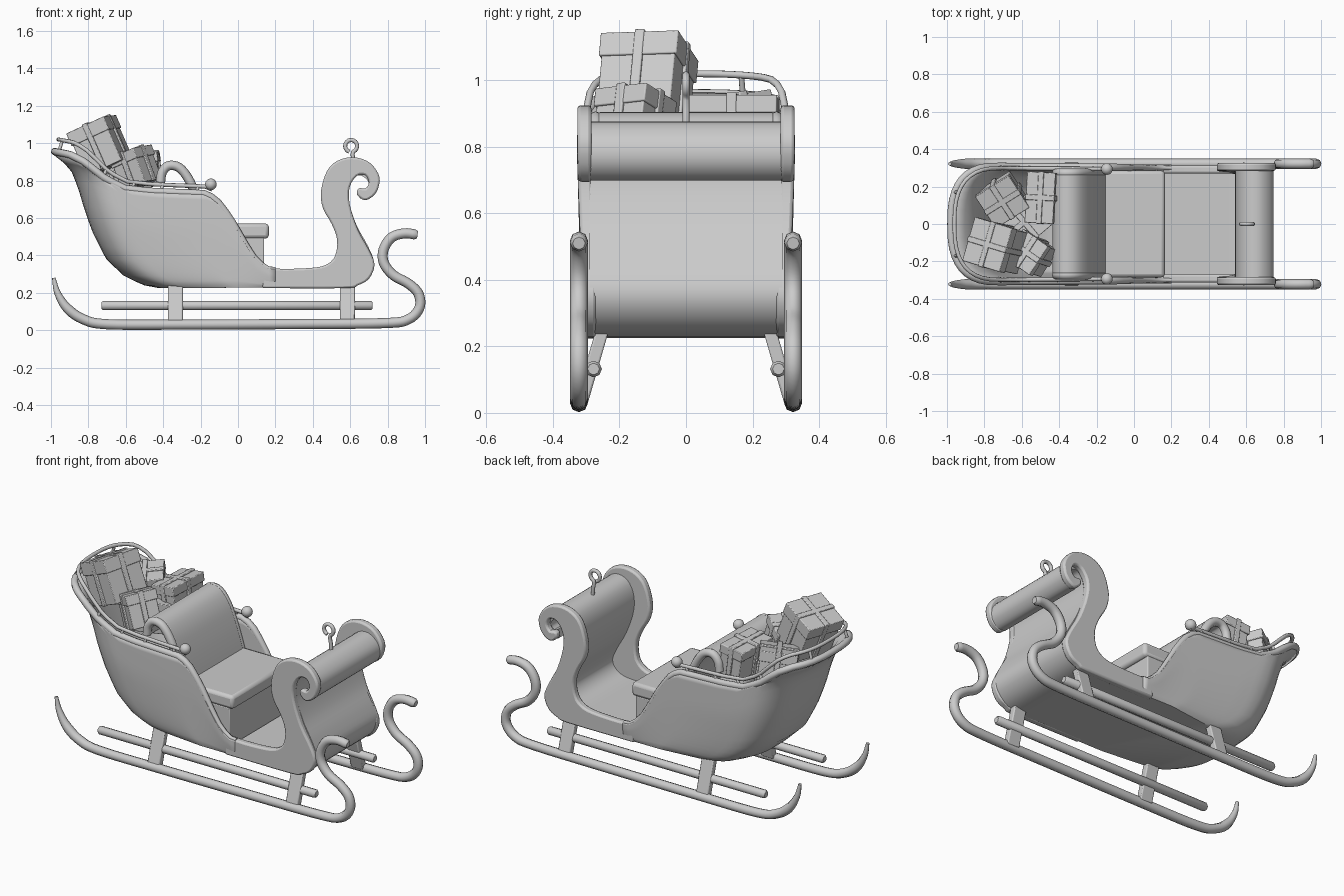
import bpy, bmesh, math
from mathutils import Vector, Matrix, Euler

if "Cube" in bpy.data.objects:
    bpy.data.objects.remove(bpy.data.objects["Cube"])

def spline(pts, n=5):
    """Smooth path through the points."""
    p = [Vector(q) for q in pts]
    p = [2*p[0]-p[1]] + p + [2*p[-1]-p[-2]]
    out = []
    for i in range(1, len(p)-2):
        a, b, c, d = p[i-1:i+3]
        for k in range(n):
            t = k/n
            out.append(0.5*(2*b + (c-a)*t + (2*a-5*b+4*c-d)*t*t + (3*b-a-3*c+d)*t**3))
    return out + [p[-2]]

def interp(table, x):
    if x <= table[0][0]:
        return table[0][1]
    for (a, va), (b, vb) in zip(table, table[1:]):
        if x <= b:
            return va + (vb-va)*(x-a)/(b-a)
    return table[-1][1]

def finish(name, bm, bevel=0, angle=35):
    bmesh.ops.recalc_face_normals(bm, faces=bm.faces)
    me = bpy.data.meshes.new(name)
    bm.to_mesh(me)
    bm.free()
    ob = bpy.data.objects.new(name, me)
    bpy.context.collection.objects.link(ob)
    if bevel:
        m = ob.modifiers.new("bevel", 'BEVEL')
        m.width, m.segments, m.limit_method, m.angle_limit = bevel, 2, 'ANGLE', math.radians(40)
    smooth(ob, angle)
    return ob

def select(ob):
    bpy.ops.object.select_all(action='DESELECT')
    ob.select_set(True)
    bpy.context.view_layer.objects.active = ob

def smooth(ob, angle=35):
    select(ob)
    bpy.ops.object.shade_smooth_by_angle(angle=math.radians(angle))

def tube(name, pts, r, radii=None, res=2):
    cu = bpy.data.curves.new(name, 'CURVE')
    cu.dimensions, cu.bevel_depth, cu.bevel_resolution, cu.use_fill_caps = '3D', r, res, True
    s = cu.splines.new('POLY')
    s.points.add(len(pts)-1)
    for i, q in enumerate(pts):
        s.points[i].co = (*q, 1)
        s.points[i].radius = radii[i] if radii else 1
    ob = bpy.data.objects.new(name, cu)
    bpy.context.collection.objects.link(ob)
    select(ob)
    bpy.ops.object.convert(target='MESH')
    ob = bpy.context.object
    smooth(ob, 50)
    return ob

def prism(name, outline, y0, y1, bevel=0.01, flare=0):
    bm = bmesh.new()
    sgn = 1 if y0+y1 >= 0 else -1
    rows = []
    for y in (y0, y1):
        rows.append([bm.verts.new((x, y + sgn*flare*min(1, max(0, (z-0.4)/0.35)), z)) for x, z in outline])
    a, b = rows
    n = len(a)
    bm.faces.new(a)
    bm.faces.new(b[::-1])
    for i in range(n):
        bm.faces.new((a[i], b[i], b[(i+1) % n], a[(i+1) % n]))
    return finish(name, bm, bevel)

def sheet(name, path, thick, half, bevel=0.01):
    p = spline(path, 4)
    left, right = [], []
    for i, q in enumerate(p):
        t = (p[min(i+1, len(p)-1)] - p[max(i-1, 0)]).normalized()
        nrm = Vector((-t.y, t.x))*thick/2
        left.append(q+nrm)
        right.append(q-nrm)
    return prism(name, left + right[::-1], -half, half, bevel)

def box(bm, size, loc=(0, 0, 0)):
    bmesh.ops.create_cube(bm, size=1, matrix=Matrix.Translation(loc) @ Matrix.Diagonal((*size, 1)))

# Hull: a U-shaped shell lofted from the floor up to the rim
Z0, X1, TOP = 0.242, 0.20, 0.955
back = [(.24, -.40), (.25, -.48), (.30, -.595), (.39, -.69), (.515, -.755), (.635, -.80),
        (.755, -.835), (.85, -.87), (.915, -.925), (.955, -.98)]
rim = [(-.98, .955), (-.9, .94), (-.82, .90), (-.71, .81), (-.605, .757), (-.47, .742), (-.175, .73),
       (-.12, .70), (-.045, .605), (.04, .46), (.10, .37), (.16, .33), (.28, .32)]
C = 0.22
half = []
for i in range(11):
    t = i/10*math.pi/2
    half.append((C*(1-max(0, math.cos(t))**0.75), math.sin(t)**0.75))
half += [(C+(1-C)*i/24, 1) for i in range(1, 25)]
plan = [(f, -g) for f, g in half[::-1]] + half[1:]

def hull_point(f, g, v):
    xr = -.98 + (X1+.98)*f
    z = Z0 + v*(interp(rim, xr)-Z0)
    b = interp(back, Z0 + v*(TOP-Z0))
    w = 0.25 + 0.04*min(1, f*1.6) + (0.05 - 0.04*min(1, f*1.6))*min(1, v*1.6)**0.6 + 0.01*v*(1-f)
    return Vector((b + (X1-b)*f, g*w, z))

bm = bmesh.new()
levels = [0, .02, .05, .09, .14, .21, .3, .4, .5, .6, .7, .78, .86, .93, 1]
grid = [[bm.verts.new(hull_point(f, g, v)) for f, g in plan] for v in levels]
for a, b in zip(grid, grid[1:]):
    for i in range(len(plan)-1):
        bm.faces.new((a[i], a[i+1], b[i+1], b[i]))
bm.faces.new(grid[0][::-1])
hull = finish("hull", bm, 0, 45)
m = hull.modifiers.new("thickness", 'SOLIDIFY')
m.thickness, m.offset = 0.035, 0
tube("hull_rim", [hull_point(f, g, 1) for f, g in plan], 0.02,
     [1 if f < .75 else 1-(f-.75)*1.8 for f, g in plan])

# Front side panels with scrolled necks
scroll = [(.13, .335), (.25, .328), (.41, .335), (.48, .355), (.52, .40), (.53, .485), (.50, .57), (.455, .65),
          (.443, .74), (.475, .85), (.53, .905), (.61, .925), (.69, .905), (.74, .855), (.758, .80), (.735, .73),
          (.68, .695), (.637, .725), (.645, .76), (.68, .757), (.70, .79), (.68, .83), (.635, .825), (.597, .765),
          (.597, .675), (.64, .54), (.70, .43), (.73, .35), (.70, .275), (.64, .24), (.57, .225), (.13, .225)]
outline = spline(scroll, 3)
for s, side in ((1, "left"), (-1, "right")):
    prism(side + "_scroll_panel", outline, s*.27, s*.313, 0.012, 0.014)

# Floor and curled dash between the panels
sheet("dash", [(.15, .25), (.40, .25), (.58, .252), (.665, .285), (.703, .355), (.673, .44), (.613, .55), (.57, .68),
               (.57, .77), (.605, .837), (.665, .85), (.715, .81), (.72, .76), (.69, .725), (.655, .73)], 0.048, 0.29, 0.004)

# Bench
bm = bmesh.new()
box(bm, (.50, .56, .25), (-.11, 0, .37))
finish("seat_base", bm, 0.005)
bm = bmesh.new()
box(bm, (.50, .57, .08), (-.085, 0, .53))
finish("seat_cushion", bm, 0.018)
back_path = [(-.16, .52), (-.19, .62), (-.225, .72), (-.265, .81), (-.315, .87), (-.37, .88), (-.405, .845), (-.415, .79)]
sheet("seat_back", back_path, 0.045, 0.27, 0.012)
for s in (1, -1):
    tube("seat_back_piping", [(q.x, s*.272, q.y) for q in spline(back_path, 4)], 0.025)

# Runners, lower bars and struts
run = spline([(-.985, .28), (-.965, .20), (-.915, .12), (-.83, .06), (-.70, .032), (-.3, .03), (.3, .033), (.78, .038),
              (.91, .058), (.97, .12), (.965, .195), (.91, .25), (.83, .295), (.78, .36), (.778, .43),
              (.82, .495), (.89, .518), (.96, .51)], 5)
radii = [min(1, .35 + i*.06) for i in range(len(run))]
radii[-1] = .7
for s, side in ((1, "left"), (-1, "right")):
    tube(side + "_runner", [(q.x, s*.322, q.y) for q in run], 0.027, radii)
    tube(side + "_bar", [(x, s*.278, .132) for x in (-.73, -.72, .71, .72)], 0.025, [.7, 1, 1, .7])
    for x in (-.335, .585):
        bm = bmesh.new()
        box(bm, (.08, .04, .21), (x, 0, .135))
        for v in bm.verts:
            v.co.y += s*(.315 - (v.co.z-.03)*.29)
        finish(side + "_strut", bm, 0.006)

# Luggage rail with posts and end balls
def rail_point(f, g):
    p = hull_point(f, g, 1)
    return Vector((p.x*.985+.005, p.y*.97, p.z + .038 + .027*min(1, max(0, 1.7-f*7))))
rail_plan = [q for q in plan if q[0] < 0.71]
rail = [rail_point(*q) for q in rail_plan]
tube("rail", rail, 0.011)
n = len(rail)
for i in (2, 7, 11, 15, n//2-3, n//2+3, n-16, n-12, n-8, n-3):
    tube("rail_post", [hull_point(*rail_plan[i], 1), rail[i]], 0.009)
for p in (rail[0], rail[-1]):
    bm = bmesh.new()
    bmesh.ops.create_uvsphere(bm, u_segments=20, v_segments=12, radius=.031, matrix=Matrix.Translation((-.145, p.y, .78)))
    finish("rail_ball", bm, 0, 60)

# Rein ring on the dash
ring = [(.622, 0, .86), (.618, 0, .91), (.612, 0, .94)]
ring += [(.605+.032*math.cos(a), 0, .985+.032*math.sin(a)) for a in [-1.2+k*.4 for k in range(15)]]
tube("rein_ring", ring, 0.011)

# Gifts: box, lid and crossed ribbons
def gift(loc, size, rot):
    x, y, z = size
    bm = bmesh.new()
    box(bm, (x, y, z))
    box(bm, (x+.014, y+.014, z*.3), (0, 0, z*.36))
    box(bm, (x+.02, .03, z+.012), (0, 0, .004))
    box(bm, (.03, y+.02, z+.012), (0, 0, .004))
    bm.transform(Matrix.Translation(loc) @ Euler([math.radians(a) for a in rot]).to_matrix().to_4x4())
    finish("gift", bm, 0.004)

gift((-.735, -.12, .985), (.215, .23, .25), (2, -24, -17))
gift((-.70, .135, .845), (.20, .19, .20), (8, -8, 32))
gift((-.49, .14, .855), (.14, .26, .18), (0, -8, -3))
gift((-.545, -.16, .865), (.16, .17, .19), (6, -20, -35))
gift((-.60, .0, .78), (.20, .20, .18), (0, 10, 40))
